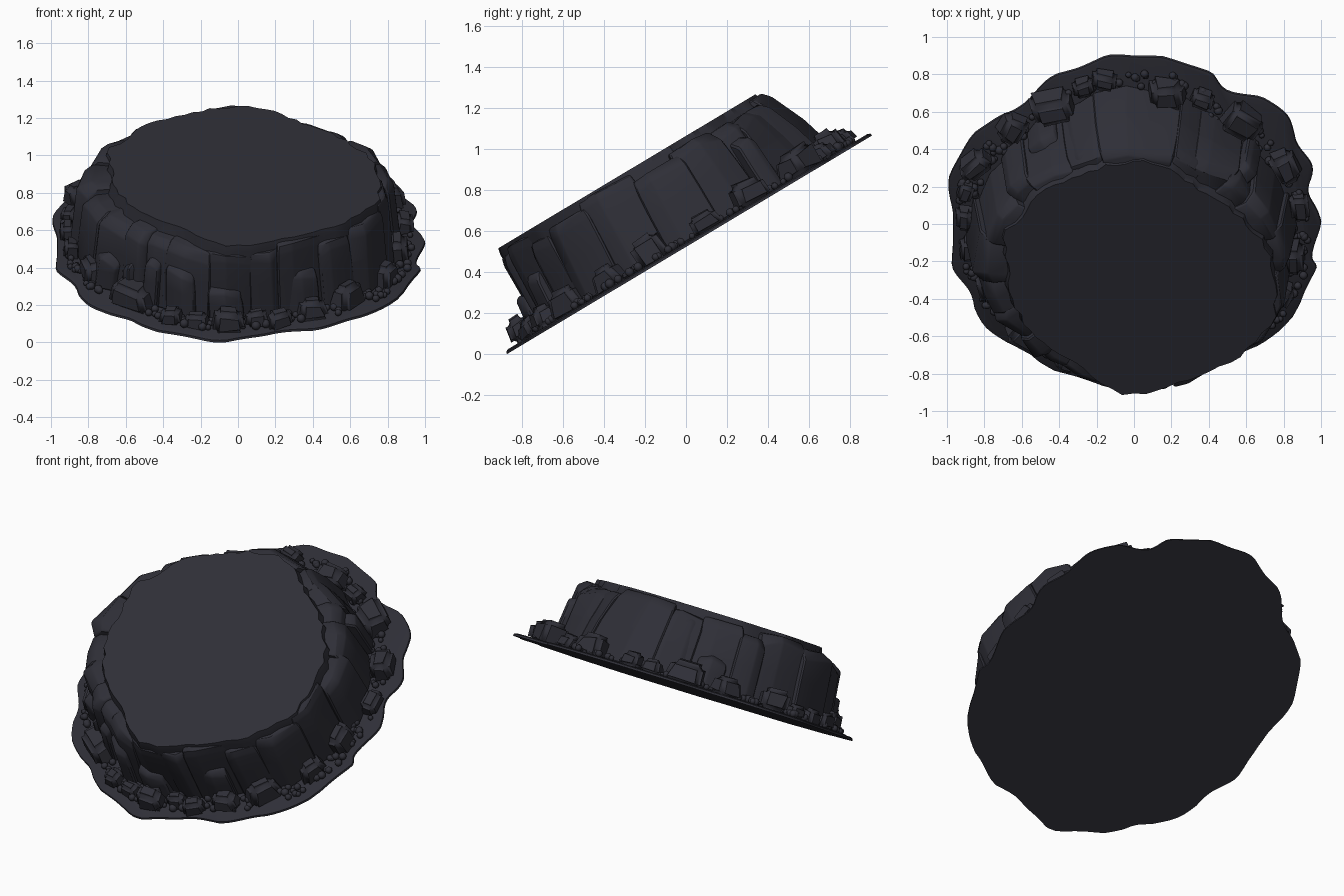
import bpy, bmesh, math, random
from mathutils import Vector, Matrix

if "Cube" in bpy.data.objects:
    bpy.data.objects.remove(bpy.data.objects["Cube"])

random.seed(8)
TILT = Matrix.Translation((0, 0.015, 0.535)) @ Matrix.Rotation(math.radians(30.9), 4, 'X')

stone = bpy.data.materials.new("dark_slate")
stone.diffuse_color = (0.028, 0.028, 0.038, 1)
stone.use_nodes = True
stone.node_tree.nodes["Principled BSDF"].inputs["Base Color"].default_value = stone.diffuse_color
made = []


def finish(bm, name, angle=30):
    """Tilt the finished part onto the slope and make it an object."""
    bmesh.ops.recalc_face_normals(bm, faces=bm.faces[:])
    bm.transform(TILT)
    me = bpy.data.meshes.new(name)
    bm.to_mesh(me)
    bm.free()
    me.materials.append(stone)
    ob = bpy.data.objects.new(name, me)
    bpy.context.collection.objects.link(ob)
    bpy.ops.object.select_all(action='DESELECT')
    ob.select_set(True)
    bpy.context.view_layer.objects.active = ob
    bpy.ops.object.shade_smooth_by_angle(angle=math.radians(angle))
    made.append(ob)
    return ob


def loft(bm, rings):
    """Skin closed rings of equal length and cap both ends."""
    vs = [[bm.verts.new(p) for p in r] for r in rings]
    n = len(vs[0])
    bm.faces.new(vs[0][::-1])
    bm.faces.new(vs[-1])
    for a, b in zip(vs, vs[1:]):
        for i in range(n):
            j = (i + 1) % n
            bm.faces.new((a[i], a[j], b[j], b[i]))


def smooth_loop(pts, steps):
    """Catmull-Rom subdivision of a closed outline."""
    out, n = [], len(pts)
    for i in range(n):
        p0, p1, p2, p3 = (Vector(pts[(i + k) % n]) for k in (-1, 0, 1, 2))
        for s in range(steps):
            t = s / steps
            out.append(0.5 * (2 * p1 + (p2 - p0) * t + (2 * p0 - 5 * p1 + 4 * p2 - p3) * t * t
                              + (3 * p1 - p0 - 3 * p2 + p3) * t ** 3))
    return out


# outlines measured in the plane of the slope: plate rim, plateau top, cliff foot
PLATE = [(1, -.05), (.96, -.22), (.97, -.32), (.82, -.65), (.62, -.80), (.45, -.90), (.2, -.95),
         (0, -1.02), (-.1, -1.04), (-.3, -.98), (-.5, -.89), (-.6, -.80), (-.8, -.67), (-.88, -.46),
         (-.97, -.3), (-.98, -.12), (-.97, .02), (-1, .23), (-.91, .48), (-.75, .65), (-.61, .72),
         (-.48, .88), (-.3, .97), (-.13, 1.04), (0, 1.045), (.2, 1.02), (.4, .94), (.5, .83),
         (.7, .77), (.83, .67), (.87, .51), (.96, .36), (.94, .2), (.99, .07)]
TOP = [(.77, -.1), (.75, -.35), (.65, -.49), (.55, -.58), (.35, -.70), (.1, -.80), (-.1, -.80),
       (-.2, -.72), (-.3, -.63), (-.42, -.53), (-.57, -.41), (-.68, -.16), (-.66, -.06), (-.71, .19),
       (-.58, .34), (-.5, .47), (-.2, .61), (0, .66), (.2, .62), (.32, .5), (.5, .38), (.7, .15)]
FOOT = [(.85, -.1), (.82, -.35), (.70, -.55), (.56, -.66), (.3, -.78), (0, -.84), (-.2, -.84),
        (-.36, -.76), (-.6, -.6), (-.76, -.42), (-.87, -.1), (-.86, .15), (-.77, .36), (-.62, .53),
        (-.45, .64), (-.28, .78), (-.12, .85), (.1, .86), (.28, .8), (.45, .63), (.62, .52), (.82, .2)]


def radius_at(outline, ang):
    """Distance from the centre to the outline in a given direction."""
    d = Vector((math.cos(ang), math.sin(ang)))
    for i in range(len(outline)):
        a, b = Vector(outline[i]), Vector(outline[(i + 1) % len(outline)])
        e = b - a
        den = d.x * e.y - d.y * e.x
        if abs(den) < 1e-9:
            continue
        r = (a.x * e.y - a.y * e.x) / den
        t = (a.x * d.y - a.y * d.x) / den
        if r > 0 and -1e-6 <= t <= 1 + 1e-6:
            return r
    return 0.7


def polar(r, a, w):
    return Vector((r * math.cos(a), r * math.sin(a), w))


def merge(bm, tmp):
    me = bpy.data.meshes.new("tmp")
    tmp.to_mesh(me)
    tmp.free()
    bm.from_mesh(me)
    bpy.data.meshes.remove(me)


# thin ground plate with a wavy rim
bm = bmesh.new()
rim = smooth_loop(PLATE, 5)
rim = [p * (1 - .012 * abs(math.sin(11 * math.atan2(p.y, p.x)))) for p in rim]
loft(bm, [[(p.x, p.y, 0) for p in rim], [(p.x * .997, p.y * .997, .012) for p in rim],
          [(p.x * .985, p.y * .985, .018) for p in rim]])
finish(bm, "ground_plate", 40)

# plateau core with a flat top
bm = bmesh.new()
N = 80
rings = [[], [], []]
for i in range(N):
    a = math.tau * i / N
    r = radius_at(TOP, a) + random.uniform(-.018, .008)
    rings[0].append(polar(radius_at(FOOT, a) - .04, a, .016))
    rings[1].append(polar(r + .008, a, .43))
    rings[2].append(polar(r, a, .464))
loft(bm, rings)
finish(bm, "plateau_core", 25)


def cliff_block(bm, a0, a1, h, push):
    """One steep slab of the cliff wall with an angular crown."""
    mid = (a0 + a1) / 2
    angs = [a0, mid + random.uniform(-.3, .3) * (a1 - a0), a1]
    jit = [random.uniform(-.025, .01), random.uniform(0, .03), random.uniform(-.025, .01)]
    dips = [random.uniform(-.06, -.01), random.uniform(-.03, .0), random.uniform(-.06, -.01)]
    slant = random.uniform(-.02, .02)
    levels = []
    for f, drop, squeeze in ((0, 0, 1), (.5, 0, 1), (.92, 1, .98), (1, .4, .92)):
        ring = []
        for q, a in enumerate(angs):
            rt, rb = radius_at(TOP, a), radius_at(FOOT, a) + push
            back = min(1, max(0, (math.sin(a) - .7) / .25))
            crown = max(rt + .015, rb - .05 - .12 * back)     # the back leans in more
            hh = .018 + f * (h - .018) + dips[q] * drop
            r = rb + (crown - rb) * (hh / .464) ** (1 + .4 * back) + jit[q]
            if f == 1:
                r = rt + (r - rt) * .6
            ring.append(polar(r, mid + (a - mid) * squeeze + slant * f, hh))
        ring += [polar(.5, a1, ring[2].z), polar(.5, a0, ring[0].z)]
        levels.append(ring)
    tmp = bmesh.new()
    loft(tmp, levels)
    bmesh.ops.bevel(tmp, geom=tmp.edges[:], offset=.008, segments=1, affect='EDGES', clamp_overlap=True)
    merge(bm, tmp)


# ring of cliff slabs, some with a lower ledge leaning in front
bm = bmesh.new()
a = -1.78
end = a + math.tau
while a < end - .08:
    wid = min(random.uniform(.16, .36), end - a)
    m = a + wid / 2
    if not 1.2 < m < 1.9:
        cliff_block(bm, a - .02, a + wid + .02, random.uniform(.40, .458), random.uniform(-.025, .01))
        if random.random() < .4:
            cliff_block(bm, a + .03, a + wid * .8, random.uniform(.2, .34), .025)
    a += wid
cliff_block(bm, 1.24, 1.84, .458, .0)      # broad slab at the back
cliff_block(bm, 1.80, 2.10, .43, -.01)
cliff_block(bm, .98, 1.26, .42, -.01)
finish(bm, "cliff_wall", 32)


def boulder(bm, x, v, sx, sy, sz):
    tmp = bmesh.new()
    bmesh.ops.create_cube(tmp, size=1)
    for p in tmp.verts:
        p.co += Vector([random.uniform(-.13, .13) for _ in range(3)])
        if p.co.z > 0:
            p.co.x *= .82
            p.co.y *= .75
    bmesh.ops.scale(tmp, vec=(sx, sy, sz), verts=tmp.verts[:])
    bmesh.ops.bevel(tmp, geom=tmp.edges[:], offset=min(sx, sy, sz) * .22, segments=3,
                    affect='EDGES', clamp_overlap=True)
    spin = math.atan2(v, x) + math.pi / 2 + random.uniform(-.4, .4)
    lean = Matrix.Rotation(random.uniform(-.1, .1), 4, 'X')
    tmp.transform(Matrix.Translation((x, v, .015 + sz * .42)) @ Matrix.Rotation(spin, 4, 'Z') @ lean)
    for p in tmp.verts:
        p.co.z = max(p.co.z, .012)
    merge(bm, tmp)


# boulders at the foot of the cliff: x, v, length
ROCKS = [(-.77, -.38, .19), (-.57, -.66, .25), (-.36, -.85, .13), (-.22, -.89, .12), (-.05, -.92, .17),
         (.10, -.87, .13), (.22, -.87, .14), (.39, -.78, .18), (.58, -.66, .19), (.85, -.18, .19),
         (.78, -.42, .17), (-.85, .40, .19), (-.65, .62, .17), (-.44, .75, .22), (-.27, .86, .14),
         (-.16, .91, .14), (.17, .83, .20), (.36, .79, .14), (.58, .65, .22), (.81, .39, .19),
         (-.91, .04, .13), (.88, .12, .15), (-.88, -.14, .14), (-.9, .22, .12)]
bm = bmesh.new()
for x, v, s in ROCKS:
    boulder(bm, x, v, s, s * .8, min(.14, s * random.uniform(.65, .8)))
finish(bm, "boulders", 60)

# clusters of pebbles between the boulders
bm = bmesh.new()
for c in range(40):
    ca = math.tau * c / 40 + random.uniform(-.05, .05)
    for _ in range(random.randint(5, 8)):
        pa = ca + random.uniform(-.08, .08)
        foot = radius_at(FOOT, pa)
        rr = min(foot + random.uniform(.0, .10), radius_at(PLATE, pa) - .06)
        s = random.uniform(.015, .025)
        bmesh.ops.create_icosphere(bm, subdivisions=2, radius=s,
                                   matrix=Matrix.Translation(polar(rr, pa, .018 + s * .8)))
finish(bm, "pebbles", 60)

# rest the whole model on z = 0
low = min(v.co.z for o in made for v in o.data.vertices)
for o in made:
    o.data.transform(Matrix.Translation((0, 0, -low)))
